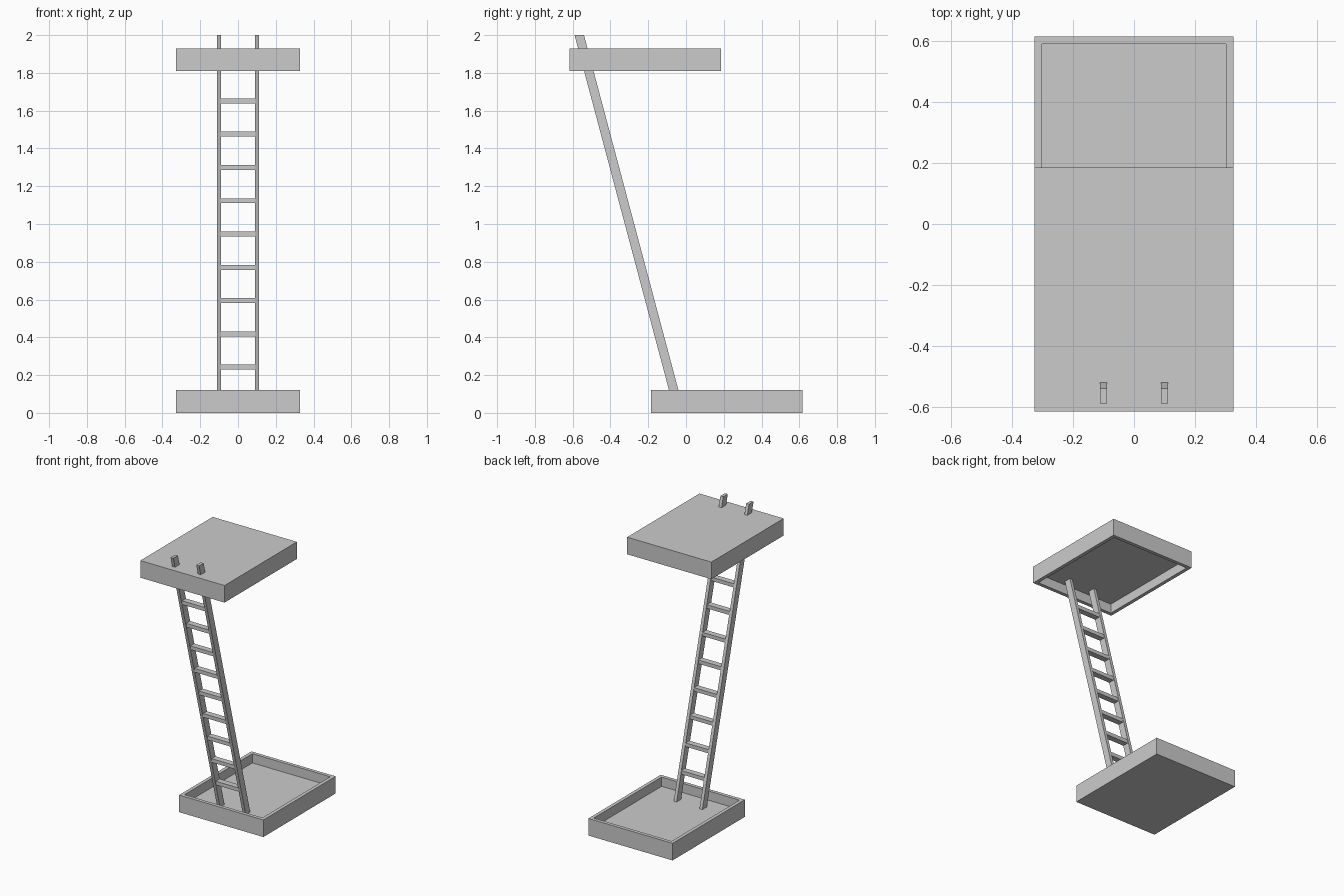
import bpy, bmesh

if "Cube" in bpy.data.objects:
    bpy.data.objects.remove(bpy.data.objects["Cube"])

SLOPE = -0.266  # ladder lean: y change per unit z


def rail_y(z):
    """Centre line of the ladder in the side view."""
    return -0.065 + SLOPE * (z - 0.12)


def make_object(name, bm):
    bmesh.ops.recalc_face_normals(bm, faces=bm.faces)
    mesh = bpy.data.meshes.new(name)
    bm.to_mesh(mesh)
    bm.free()
    ob = bpy.data.objects.new(name, mesh)
    bpy.context.collection.objects.link(ob)
    return ob


def add_box(bm, x0, x1, y0, y1, z0, z1):
    verts = bmesh.ops.create_cube(bm, size=1)["verts"]
    for v in verts:
        v.co.x = x1 if v.co.x > 0 else x0
        v.co.y = y1 if v.co.y > 0 else y0
        v.co.z = z1 if v.co.z > 0 else z0
    return verts


def tray(name, y0, y1, z0, z1, open_dir, wall=0.035, depth=0.065):
    """Shallow box with a recess in its upper (+1) or lower (-1) face."""
    bm = bmesh.new()
    add_box(bm, -0.327, 0.327, y0, y1, z0, z1)
    bm.normal_update()
    face = next(f for f in bm.faces if f.normal.z * open_dir > 0.9)
    bmesh.ops.inset_region(bm, faces=[face], thickness=wall)
    ext = bmesh.ops.extrude_discrete_faces(bm, faces=[face])
    bmesh.ops.translate(bm, verts=ext["faces"][0].verts,
                        vec=(0, 0, -open_dir * depth))
    return make_object(name, bm)


# Base tray and overhead tray, facing each other
tray("base_tray", -0.186, 0.616, 0.0, 0.12, 1)
tray("top_tray", -0.616, 0.186, 1.81, 1.93, -1)

# Leaning side rails with level-cut ends, running through the top tray
for side, x in (("left", -0.1), ("right", 0.1)):
    bm = bmesh.new()
    for v in add_box(bm, x - 0.011, x + 0.011, -0.025, 0.025, 0.05, 2.0):
        v.co.y += rail_y(v.co.z)
    make_object(side + "_rail", bm)

# Level rungs between the rails
for i in range(9):
    z = 0.242 + i * 0.1762
    y = rail_y(z)
    bm = bmesh.new()
    add_box(bm, -0.092, 0.092, y - 0.021, y + 0.021, z - 0.013, z + 0.013)
    make_object("rung_%d" % (i + 1), bm)
